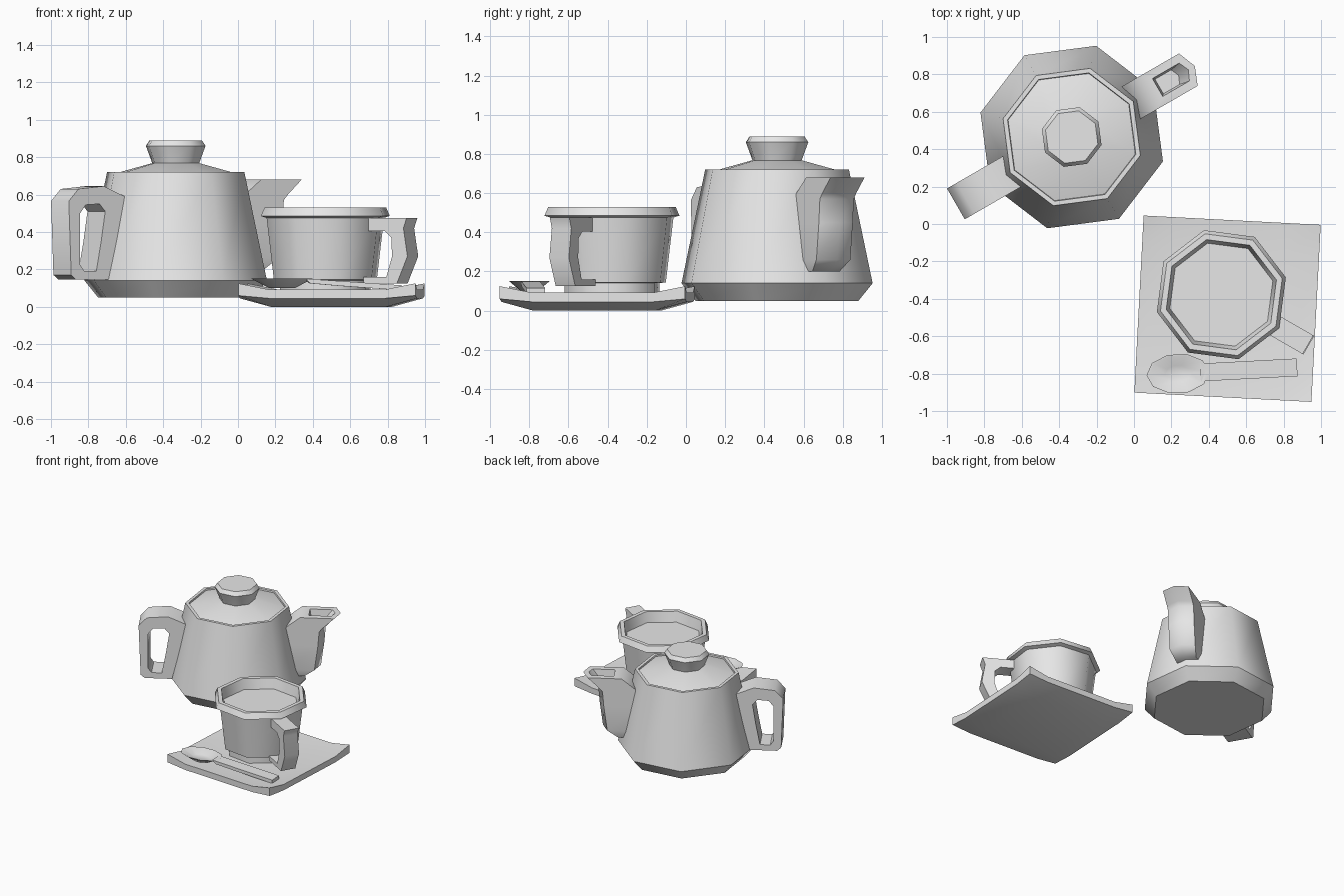
import bpy, bmesh
from math import cos, sin, pi, radians
from mathutils import Matrix

cube = bpy.data.objects.get("Cube")
if cube:
    bpy.data.objects.remove(cube, do_unlink=True)

GREY = (0.8, 0.8, 0.8, 1.0)
mat = bpy.data.materials.new("plain_grey")
mat.use_nodes = True
mat.diffuse_color = GREY
mat.node_tree.nodes["Principled BSDF"].inputs["Base Color"].default_value = GREY


def finish(name, bm, loc=(0, 0, 0), turn=0):
    """Turn a bmesh into a placed object with smooth shading and sharp corners."""
    bmesh.ops.recalc_face_normals(bm, faces=bm.faces)
    bm.transform(Matrix.Translation(loc) @ Matrix.Rotation(radians(turn), 4, 'Z'))
    me = bpy.data.meshes.new(name)
    bm.to_mesh(me)
    bm.free()
    me.shade_smooth()
    me.set_sharp_from_angle(angle=radians(48))
    me.materials.append(mat)
    ob = bpy.data.objects.new(name, me)
    bpy.context.scene.collection.objects.link(ob)
    return ob


def loft(rings):
    """Skin rings of equal length and cap both ends."""
    bm = bmesh.new()
    vs = [[bm.verts.new(p) for p in ring] for ring in rings]
    n = len(vs[0])
    for a, b in zip(vs, vs[1:]):
        for i in range(n):
            j = (i + 1) % n
            bm.faces.new((a[i], a[j], b[j], b[i]))
    bm.faces.new(vs[0])
    bm.faces.new(vs[-1])
    return bm


def lathe(profile, sides=8, squash=1.0):
    return loft([[(r * cos(2 * pi * i / sides), r * squash * sin(2 * pi * i / sides), z)
                  for i in range(sides)] for r, z in profile])


def band(outer, inner, width, closed):
    """Flat-sided handle between an outer and an inner path in the xz plane."""
    bm = bmesh.new()
    h = width / 2
    rows = [[bm.verts.new(p) for p in ((a[0], -h, a[1]), (a[0], h, a[1]),
                                       (b[0], h, b[1]), (b[0], -h, b[1]))]
            for a, b in zip(outer, inner)]
    pairs = list(zip(rows, rows[1:]))
    if closed:
        pairs.append((rows[-1], rows[0]))
    else:
        bm.faces.new(rows[0])
        bm.faces.new(rows[-1])
    for a, b in pairs:
        for i in range(4):
            j = (i + 1) % 4
            bm.faces.new((a[i], a[j], b[j], b[i]))
    return bm


# Teapot: body, lid and knob
POT, POT_TURN = (-0.333, 0.465, 0), 30
finish("teapot_body", lathe([(0.43, 0.05), (0.505, 0.14), (0.38, 0.72), (0.355, 0.72),
                             (0.35, 0.69)]), POT, POT_TURN)
finish("teapot_lid", lathe([(0.352, 0.69), (0.352, 0.708), (0.13, 0.768)]), POT, POT_TURN)
finish("lid_knob", lathe([(0.125, 0.75), (0.13, 0.768), (0.165, 0.86), (0.145, 0.89)]),
       POT, POT_TURN)

# Teapot handle: closed loop around a hole
finish("teapot_handle", band(
    [(-0.37, 0.59), (-0.5, 0.645), (-0.655, 0.63), (-0.715, 0.565),
     (-0.7, 0.17), (-0.67, 0.145), (-0.47, 0.145), (-0.42, 0.35)],
    [(-0.49, 0.51), (-0.525, 0.55), (-0.61, 0.545), (-0.645, 0.5),
     (-0.645, 0.225), (-0.62, 0.19), (-0.545, 0.19), (-0.515, 0.35)],
    0.19, True), POT, POT_TURN)


# Spout: pointed section stacked upwards, with a sunken opening
def spout_ring(back, side, nose, half, z):
    return [(back, -half, z), (side, -half, z), (nose, 0, z), (side, half, z), (back, half, z)]


finish("teapot_spout", loft([
    spout_ring(0.4, 0.5, 0.54, 0.08, 0.2), spout_ring(0.38, 0.575, 0.615, 0.1, 0.26),
    spout_ring(0.36, 0.6, 0.64, 0.1, 0.45), spout_ring(0.36, 0.61, 0.65, 0.1, 0.57),
    spout_ring(0.37, 0.635, 0.675, 0.1, 0.6), spout_ring(0.47, 0.72, 0.76, 0.1, 0.68),
    spout_ring(0.53, 0.695, 0.72, 0.055, 0.68), spout_ring(0.54, 0.64, 0.66, 0.045, 0.61)]),
    POT, POT_TURN)

# Cup filled to just under the lip
CUP, CUP_TURN = (0.467, -0.378, 0), -30
finish("cup", lathe([(0.25, 0.08), (0.25, 0.14), (0.285, 0.145), (0.325, 0.475), (0.357, 0.485),
                     (0.337, 0.53), (0.305, 0.53), (0.285, 0.45)]), CUP, CUP_TURN)
finish("cup_handle", band(
    [(0.3, 0.475), (0.535, 0.475), (0.515, 0.42), (0.54, 0.27), (0.475, 0.125), (0.27, 0.125)],
    [(0.3, 0.405), (0.4, 0.405), (0.44, 0.37), (0.445, 0.27), (0.41, 0.16), (0.27, 0.16)],
    0.115, False), CUP, CUP_TURN)

# Square saucer with raised corners and a flat foot
bm = bmesh.new()
steps = (-0.474, -0.31, 0.31, 0.474)


def saucer_sheet(inner, edge, corner):
    grid = []
    for i, x in enumerate(steps):
        grid.append([])
        for j, y in enumerate(steps):
            z = (inner, edge, corner)[(i in (0, 3)) + (j in (0, 3))]
            grid[-1].append(bm.verts.new((x, y, z)))
    for i in range(3):
        for j in range(3):
            bm.faces.new((grid[i][j], grid[i + 1][j], grid[i + 1][j + 1], grid[i][j + 1]))
    return ([grid[i][0] for i in range(3)] + [grid[3][j] for j in range(3)]
            + [grid[i][3] for i in (3, 2, 1)] + [grid[0][j] for j in (3, 2, 1)])


top = saucer_sheet(0.085, 0.092, 0.125)
low = saucer_sheet(0.0, 0.045, 0.06)
for k in range(12):
    m = (k + 1) % 12
    bm.faces.new((top[k], top[m], low[m], low[k]))
finish("saucer", bm, (0.5, -0.453, 0), -3)

# Spoon: hollow bowl and flat handle
finish("spoon_bowl", lathe([(0.07, 0.1), (0.168, 0.152), (0.155, 0.152), (0.07, 0.122)],
                           10, 0.64), (0.235, -0.8, 0), 3)
finish("spoon_handle", band([(0.12, 0.15), (0.3, 0.138), (0.638, 0.115)],
                            [(0.15, 0.125), (0.3, 0.112), (0.638, 0.088)],
                            0.095, False), (0.235, -0.8, 0), 3)
